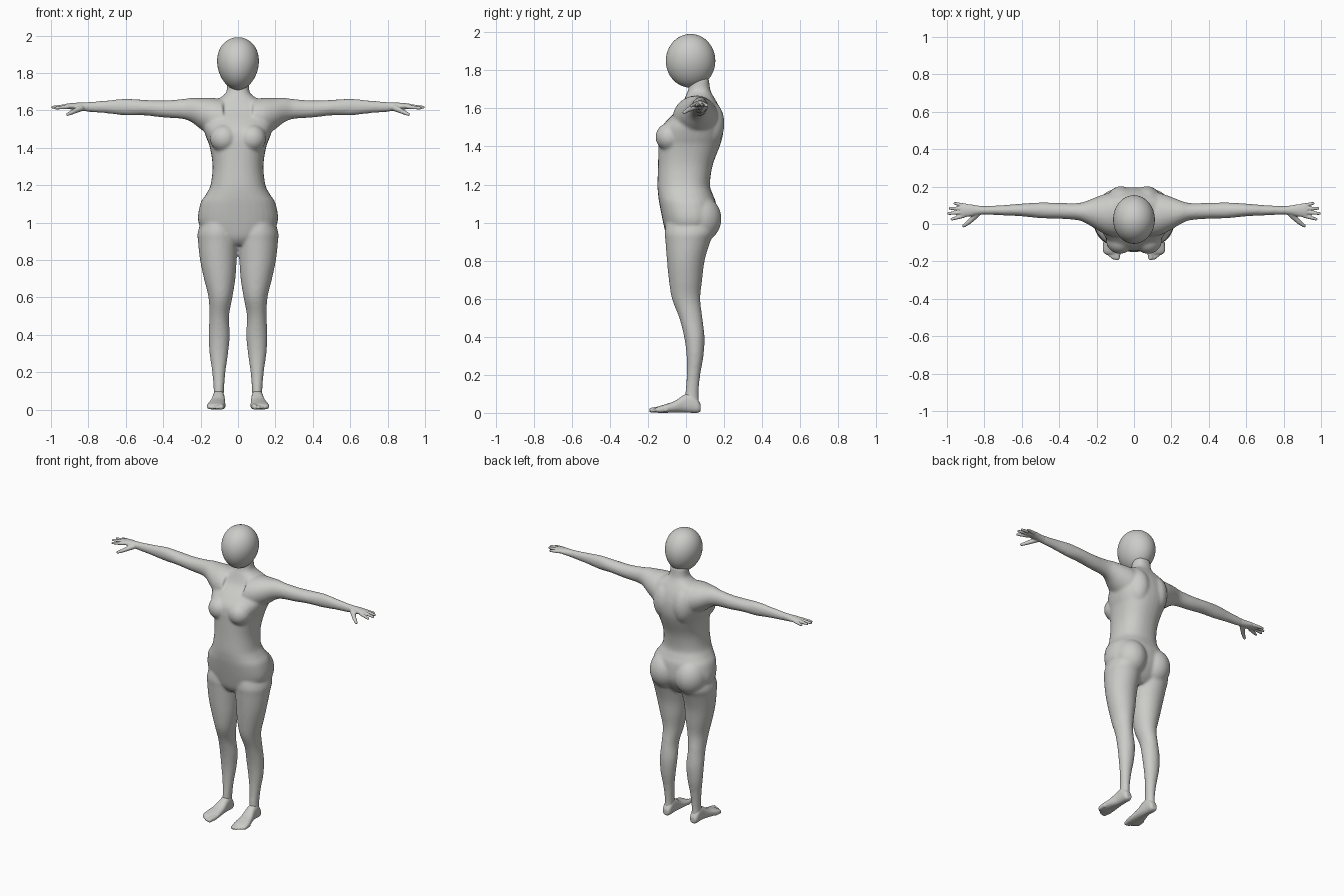
import bpy, bmesh, math
from mathutils import Vector, Matrix

if "Cube" in bpy.data.objects:
    bpy.data.objects.remove(bpy.data.objects["Cube"], do_unlink=True)

skin = bpy.data.materials.new("warm grey")
GREY = (0.6, 0.6, 0.58, 1)
skin.diffuse_color = GREY
skin.use_nodes = True
skin.node_tree.nodes["Principled BSDF"].inputs["Base Color"].default_value = GREY


def blend(stations, steps=4):
    """Smooth curve through the stations."""
    rows = [Vector(s) for s in stations]
    rows = [rows[0]] + rows + [rows[-1]]
    out = []
    for i in range(1, len(rows) - 2):
        a, b, c, d = rows[i - 1:i + 3]
        for k in range(steps):
            t = k / steps
            out.append(b + (c - a) * (t / 2) + (a * 2 - b * 5 + c * 4 - d) * (t * t / 2)
                       + (b * 3 - a - c * 3 + d) * (t ** 3 / 2))
    return out + [rows[-1]]


def loft(bm, axis, stations, side=1, power=2.0, sides=32):
    """Oval sections (position, low, high, low, high) along an axis, capped."""
    u, v = [i for i in range(3) if i != axis]
    rings = []
    for t, a0, a1, b0, b1 in blend(stations):
        ring = []
        for k in range(sides):
            ang = math.tau * k / sides
            c, s = math.cos(ang), math.sin(ang)
            p = Vector((0, 0, 0))
            p[axis] = t
            p[u] = (a0 + a1) / 2 + (a1 - a0) / 2 * math.copysign(abs(c) ** (2 / power), c)
            p[v] = (b0 + b1) / 2 + (b1 - b0) / 2 * math.copysign(abs(s) ** (2 / power), s)
            p.x *= side
            ring.append(bm.verts.new(p))
        rings.append(ring)
    for low, high in zip(rings, rings[1:]):
        for k in range(sides):
            n = (k + 1) % sides
            bm.faces.new((low[k], low[n], high[n], high[k]))
    bm.faces.new(rings[0])
    bm.faces.new(rings[-1])


def ball(bm, centre, radii, side=1):
    x, y, z = centre
    bmesh.ops.create_uvsphere(bm, u_segments=32, v_segments=20, radius=1,
                              matrix=Matrix.Translation((x * side, y, z)) @ Matrix.Diagonal((*radii, 1)))


def digit(bm, start, end, r0, r1, side):
    """Tapered round-ended finger or toe."""
    p, q = Vector(start), Vector(end)
    p.x *= side
    q.x *= side
    turn = (q - p).to_track_quat("Z", "Y").to_matrix().to_4x4()
    bmesh.ops.create_cone(bm, cap_ends=True, segments=16, radius1=r0, radius2=r1,
                          depth=(q - p).length, matrix=Matrix.Translation((p + q) / 2) @ turn)
    for c, r in ((p, r0), (q, r1)):
        ball(bm, c, (r, r, r))


def finish(name, bm, voxel=None, smooth=0):
    bmesh.ops.recalc_face_normals(bm, faces=bm.faces)
    mesh = bpy.data.meshes.new(name)
    bm.to_mesh(mesh)
    bm.free()
    mesh.materials.append(skin)
    mesh.shade_smooth()
    obj = bpy.data.objects.new(name, mesh)
    bpy.context.collection.objects.link(obj)
    if voxel:
        fuse = obj.modifiers.new("fuse", "REMESH")
        fuse.mode = "VOXEL"
        fuse.voxel_size = voxel
        fuse.use_smooth_shade = True
        relax = obj.modifiers.new("relax", "SMOOTH")
        relax.factor = 0.5
        relax.iterations = smooth


# Torso and neck: height, half width, front, back
torso = [(.88, .07, -.07, .08), (.92, .15, -.1, .12), (1, .212, -.12, .16), (1.1, .202, -.14, .158),
         (1.15, .172, -.147, .14), (1.2, .147, -.15, .126), (1.3, .136, -.147, .14),
         (1.4, .15, -.145, .177), (1.45, .168, -.143, .192), (1.5, .185, -.13, .197),
         (1.55, .192, -.088, .193), (1.6, .185, -.035, .178), (1.64, .155, -.012, .158),
         (1.67, .092, .0, .14), (1.7, .062, .012, .127), (1.76, .058, .02, .12)]

# Leg: height, inner, outer, front, back
leg = [(1.02, .01, .19, -.1, .15), (.95, .0, .215, -.112, .15), (.9, .0, .214, -.108, .128),
       (.8, .007, .203, -.1, .098), (.7, .014, .182, -.09, .085), (.6, .03, .158, -.074, .075),
       (.5, .048, .153, -.036, .086), (.4, .044, .157, -.01, .097), (.3, .053, .152, .003, .092),
       (.2, .067, .138, .004, .075), (.1, .075, .13, -.004, .066), (.04, .075, .135, -.01, .07)]

# Arm: distance out, front, back, bottom, top
arm = [(.08, -.07, .17, 1.45, 1.66), (.14, -.06, .165, 1.46, 1.667), (.2, -.03, .145, 1.5, 1.667),
       (.25, .0, .125, 1.538, 1.667), (.3, .02, .112, 1.555, 1.66), (.4, .028, .113, 1.562, 1.653),
       (.5, .031, .115, 1.573, 1.656), (.6, .041, .109, 1.573, 1.662), (.7, .046, .101, 1.584, 1.653),
       (.8, .05, .096, 1.592, 1.645), (.84, .05, .097, 1.597, 1.643)]

body = bmesh.new()
loft(body, 2, [(z, -w, w, f, b) for z, w, f, b in torso], power=2.3)
for side in (1, -1):
    loft(body, 2, leg, side)
    loft(body, 0, arm, side)
    ball(body, (.075, -.085, 1.45), (.075, .075, .075), side)   # chest
    ball(body, (.07, .11, 1.52), (.08, .092, .13), side)        # shoulder blade
    ball(body, (.095, .07, 1.02), (.105, .116, .125), side)     # buttock
finish("body", body, .008, 8)

# Hand: palm, four fingers and a thumb
palm = [(.8, .051, .095, 1.594, 1.643), (.84, .047, .099, 1.598, 1.642),
        (.88, .04, .106, 1.604, 1.64), (.915, .038, .106, 1.608, 1.636), (.928, .045, .1, 1.612, 1.632)]
fingers = [((.91, .044, 1.619), (.974, .026, 1.612)), ((.915, .063, 1.623), (.991, .056, 1.617)),
           ((.915, .082, 1.623), (.984, .084, 1.618)), ((.9, .098, 1.62), (.957, .11, 1.615))]

# Foot: forward position, inner, outer, bottom, top
foot = [(.077, .085, .122, .008, .045), (.06, .075, .132, .0, .075), (.03, .072, .135, .0, .105),
        (-.01, .07, .138, .002, .095), (-.06, .068, .152, .002, .062), (-.11, .066, .165, .0, .045),
        (-.145, .068, .166, .0, .034), (-.16, .075, .155, .004, .026)]

for side, name in ((1, "left"), (-1, "right")):
    hand = bmesh.new()
    loft(hand, 0, palm, side)
    for start, end in fingers:
        digit(hand, start, end, .0115, .008, side)
    digit(hand, (.84, .052, 1.612), (.88, .012, 1.593), .017, .0125, side)
    digit(hand, (.88, .012, 1.593), (.91, -.01, 1.579), .0125, .009, side)
    finish(name + "_hand", hand, .004, 4)

    sole = bmesh.new()
    loft(sole, 1, foot, side, power=2.4)
    digit(sole, (.085, -.14, .018), (.09, -.181, .014), .017, .014, side)
    for i in range(4):
        x = .111 + .0155 * i
        tip = -.181 + .011 * i
        digit(sole, (x - .004, tip + .045, .016), (x, tip, .011), .012, .0095 - .0006 * i, side)
    finish(name + "_foot", sole, .005, 4)

# Egg-shaped head, narrower towards the chin
head = bmesh.new()
bmesh.ops.create_uvsphere(head, u_segments=48, v_segments=32, radius=1)
for v in head.verts:
    taper = 1 + .1 * v.co.z
    v.co = Vector((v.co.x * .111 * taper, .024 + v.co.y * .13, 1.85 + v.co.z * .141))
finish("head", head)
